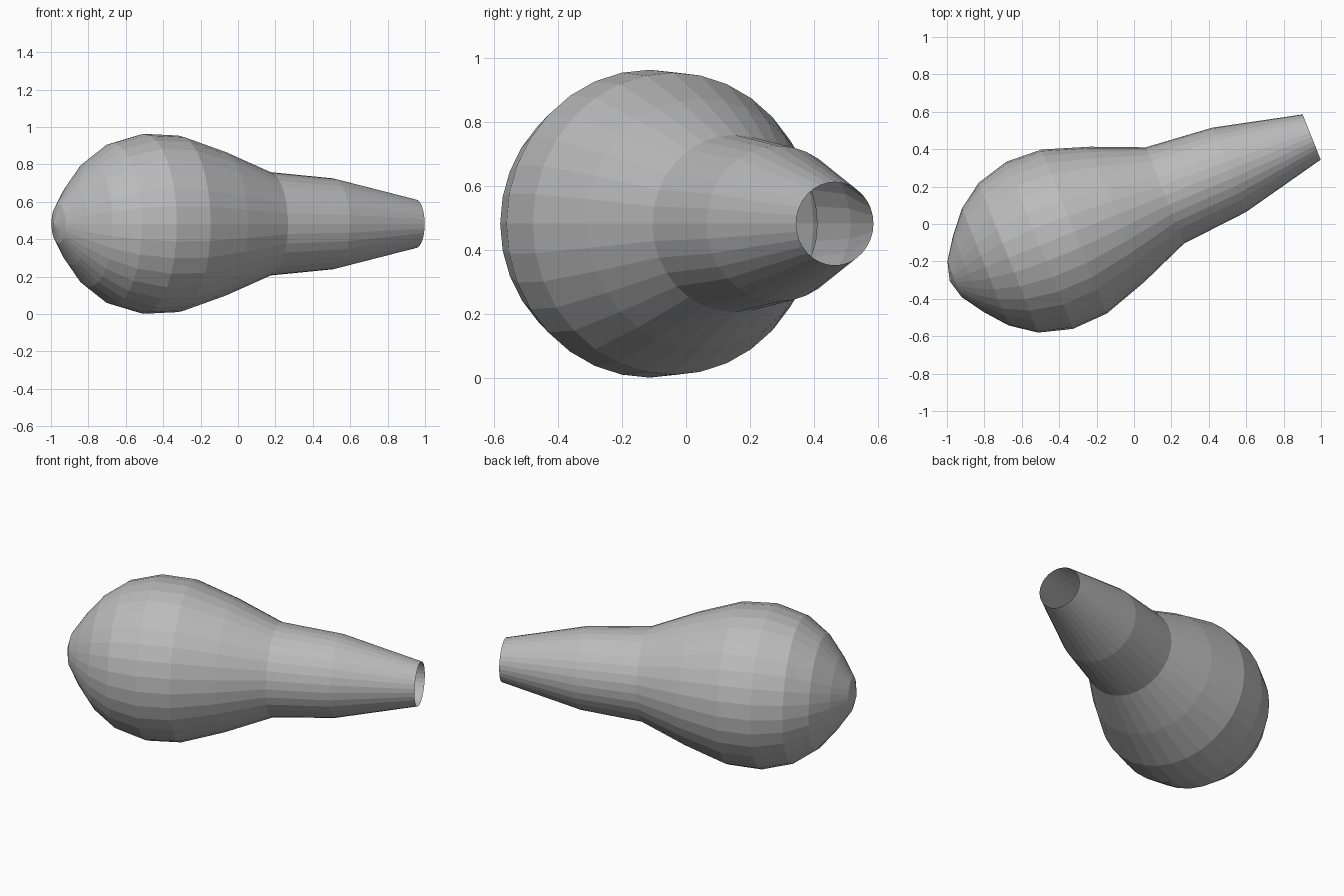
import bpy, bmesh, math
from mathutils import Matrix

cube = bpy.data.objects.get("Cube")
if cube:
    bpy.data.objects.remove(cube, do_unlink=True)

SIDES = 32
TILT = math.radians(21.7)
MOUTH = (0.95, 0.465, 0.482)

# Profile: distance back from the open mouth, radius
profile = [(0, 0.13), (0.475, 0.243), (0.845, 0.277), (1.12, 0.39),
           (1.367, 0.472), (1.566, 0.481), (1.745, 0.431), (1.878, 0.337),
           (1.976, 0.22), (2.055, 0.103)]
TIP = 2.083

grey = bpy.data.materials.new("plain grey")
grey.use_nodes = True
colour = (0.5, 0.5, 0.5, 1)
grey.diffuse_color = colour
grey.node_tree.nodes["Principled BSDF"].inputs["Base Color"].default_value = colour

# Rings around the long axis, open at the mouth and closed at the tip
bm = bmesh.new()
rings = []
for back, radius in profile:
    angles = [2 * math.pi * i / SIDES for i in range(SIDES)]
    rings.append([bm.verts.new((-back, radius * math.cos(a), radius * math.sin(a)))
                  for a in angles])
tip = bm.verts.new((-TIP, 0, 0))
for i in range(SIDES):
    j = (i + 1) % SIDES
    for near, far in zip(rings, rings[1:]):
        bm.faces.new((near[i], near[j], far[j], far[i]))
    bm.faces.new((rings[-1][i], rings[-1][j], tip))
bmesh.ops.recalc_face_normals(bm, faces=bm.faces)

# Make sure the normals point out of the bulb
bm.faces.ensure_lookup_table()
face = bm.faces[0]
centre = face.calc_center_median()
if face.normal.y * centre.y + face.normal.z * centre.z < 0:
    bmesh.ops.reverse_faces(bm, faces=bm.faces)

# Swing the axis sideways and place it
bm.transform(Matrix.Translation(MOUTH) @ Matrix.Rotation(TILT, 4, "Z"))
mesh = bpy.data.meshes.new("bulb_body")
bm.to_mesh(mesh)
bm.free()
mesh.materials.append(grey)
bulb = bpy.data.objects.new("bulb_body", mesh)
bpy.context.collection.objects.link(bulb)
